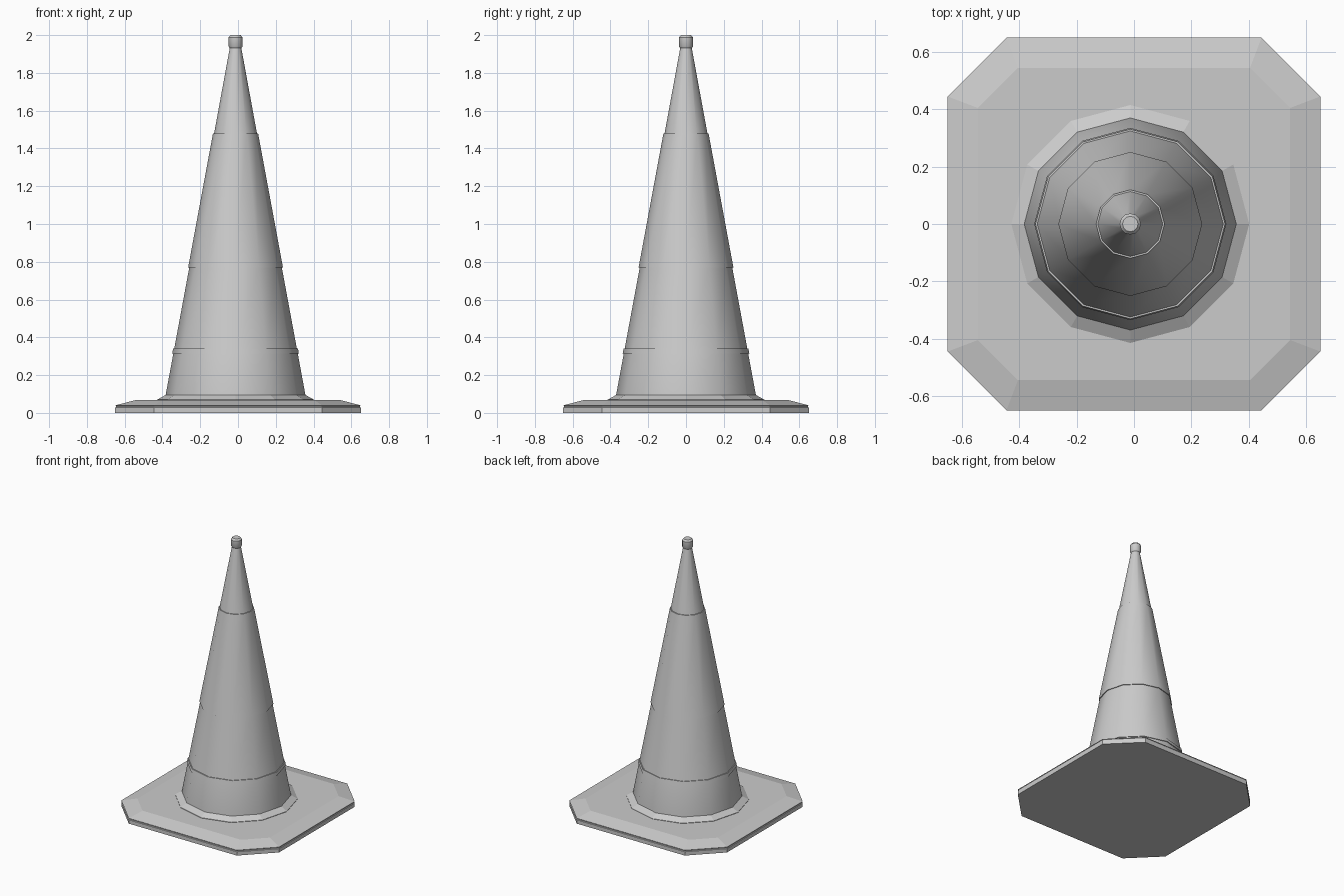
import bpy, bmesh, math

if "Cube" in bpy.data.objects:
    bpy.data.objects.remove(bpy.data.objects["Cube"])

CX = -0.013   # the cone sits slightly off the base centre
SIDES = 12


def loft(name, rings, smooth=False):
    """Skin a stack of equal-length vertex rings and cap both ends."""
    bm = bmesh.new()
    loops = [[bm.verts.new(p) for p in ring] for ring in rings]
    n = len(loops[0])
    for a, b in zip(loops, loops[1:]):
        for i in range(n):
            j = (i + 1) % n
            bm.faces.new((a[i], a[j], b[j], b[i]))
    bm.faces.new(loops[0][::-1])
    bm.faces.new(loops[-1])
    bmesh.ops.recalc_face_normals(bm, faces=bm.faces)
    mesh = bpy.data.meshes.new(name)
    bm.to_mesh(mesh)
    bm.free()
    ob = bpy.data.objects.new(name, mesh)
    bpy.context.collection.objects.link(ob)
    if smooth:
        bpy.ops.object.select_all(action='DESELECT')
        ob.select_set(True)
        bpy.context.view_layer.objects.active = ob
        bpy.ops.object.shade_smooth_by_angle(angle=math.radians(35))
    return ob


def octagon(h, c, z):
    """Square of half-size h whose edges stop at c."""
    return [(h, -c, z), (h, c, z), (c, h, z), (-c, h, z),
            (-h, c, z), (-h, -c, z), (-c, -h, z), (c, -h, z)]


def circle(r, z):
    return [(CX + r * math.cos(math.tau * i / SIDES),
             r * math.sin(math.tau * i / SIDES), z) for i in range(SIDES)]


def cone_r(z):
    """Radius of the tapering body at height z."""
    return 0.37 - (z - 0.095) * (0.37 - 0.03) / (1.93 - 0.095)


# Base slab with clipped corners, fine edge groove and sloped rim
loft("base", [octagon(0.65, 0.445, 0), octagon(0.65, 0.445, 0.028),
              octagon(0.646, 0.443, 0.03), octagon(0.646, 0.443, 0.037),
              octagon(0.65, 0.445, 0.04),
              octagon(0.545, 0.405, 0.067)])

# Sloped foot flange
loft("foot_flange", [circle(0.415, 0.06), circle(0.415, 0.07), circle(0.37, 0.095)])

# Tapered body with a raised lower band and a raised upper sleeve
profile = [(0.37, 0.09), (0.37, 0.095)]
for lo, hi in ((0.315, 0.34), (0.77, 1.48)):
    profile += [(cone_r(lo), lo), (cone_r(lo) + 0.006, lo),
                (cone_r(hi) + 0.006, hi), (cone_r(hi), hi)]
profile.append((0.03, 1.935))
loft("cone_body", [circle(r, z) for r, z in profile], smooth=True)

# Tip knob
loft("tip_knob", [circle(r, z) for r, z in
                  ((0.03, 1.93), (0.037, 1.94), (0.037, 1.988), (0.027, 2.0))], smooth=True)
